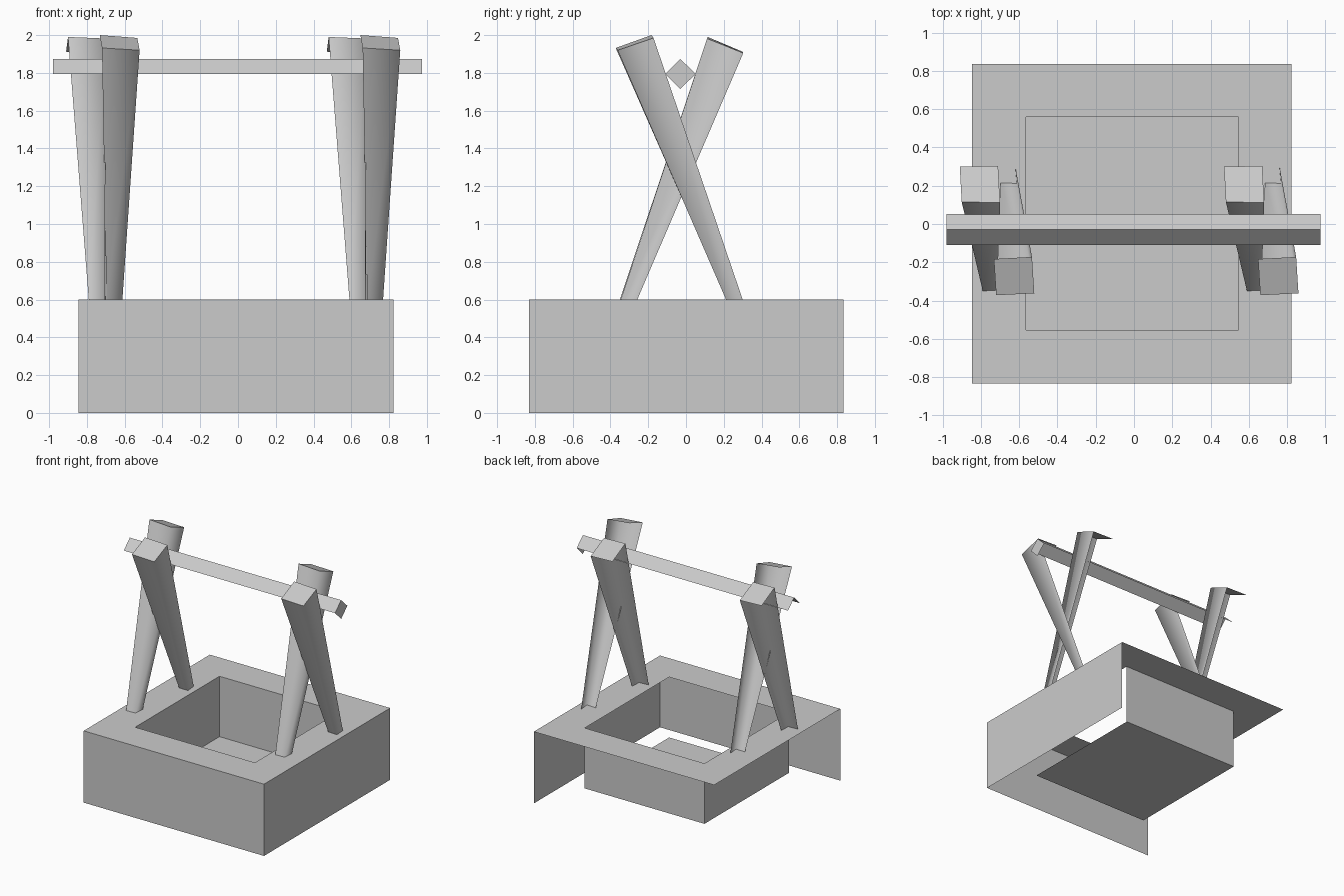
import bpy

if "Cube" in bpy.data.objects:
    bpy.data.objects.remove(bpy.data.objects["Cube"])


def add_mesh(name, verts, faces, smooth=()):
    """Make an object; faces whose index is in `smooth` are smooth shaded."""
    me = bpy.data.meshes.new(name)
    me.from_pydata(verts, [], faces)
    for p in me.polygons:
        p.use_smooth = p.index in smooth
    ob = bpy.data.objects.new(name, me)
    bpy.context.collection.objects.link(ob)
    return ob


def rect(x0, x1, y0, y1, z):
    """Corners: front-left, front-right, back-right, back-left."""
    return [(x0, y0, z), (x1, y0, z), (x1, y1, z), (x0, y1, z)]


RIM, FLOOR = 0.6, 0.095
OUTER = (-0.845, 0.823, -0.832, 0.835)
INNER = (-0.563, 0.545, -0.555, 0.56)

# Well body: flat rim ring plus the front and right outer walls only
add_mesh("well_body",
         rect(*OUTER, RIM) + rect(*INNER, RIM) + rect(*OUTER, 0.0),
         [(i, (i + 1) % 4, 4 + (i + 1) % 4, 4 + i) for i in range(4)]
         + [(8, 9, 1, 0), (9, 10, 2, 1)])

# Pit: floor plus the back and left inner walls only
add_mesh("well_pit",
         rect(*INNER, RIM) + rect(*INNER, FLOOR),
         [(4, 5, 6, 7), (3, 2, 6, 7), (0, 3, 7, 4)])

# Posts: tapered square legs, open at the back and left, with a flat cap
POSTS = {
    "back_leaning_post": (
        [(-0.79, -0.35, RIM), (-0.705, -0.345, RIM), (-0.70, -0.258, RIM)],
        [(-0.90, 0.115, 1.99), (-0.70, 0.112, 1.982),
         (-0.71, 0.303, 1.905), (-0.91, 0.30, 1.912)]),
    "front_leaning_post": (
        [(-0.696, 0.215, RIM), (-0.612, 0.212, RIM), (-0.62, 0.30, RIM)],
        [(-0.72, -0.372, 1.932), (-0.521, -0.362, 1.92),
         (-0.533, -0.172, 1.985), (-0.732, -0.183, 2.0)]),
}
for name, (foot, cap) in POSTS.items():
    for side, dx in (("left", 0.0), ("right", 1.38)):
        verts = [(x + dx, y, z) for x, y, z in foot + cap]
        add_mesh(f"{side}_{name}", verts,
                 [(0, 1, 4, 3), (1, 2, 5, 4), (3, 4, 5, 6)], smooth=(0, 1))

# Crossbeam: square bar on its edge, two upper faces and the right end
diamond = [(-0.11, 1.795), (-0.03, 1.715), (0.052, 1.795), (-0.03, 1.873)]
add_mesh("crossbeam",
         [(x, y, z) for x in (-0.98, 0.975) for y, z in diamond],
         [(0, 4, 7, 3), (3, 7, 6, 2), (4, 5, 6, 7)])
